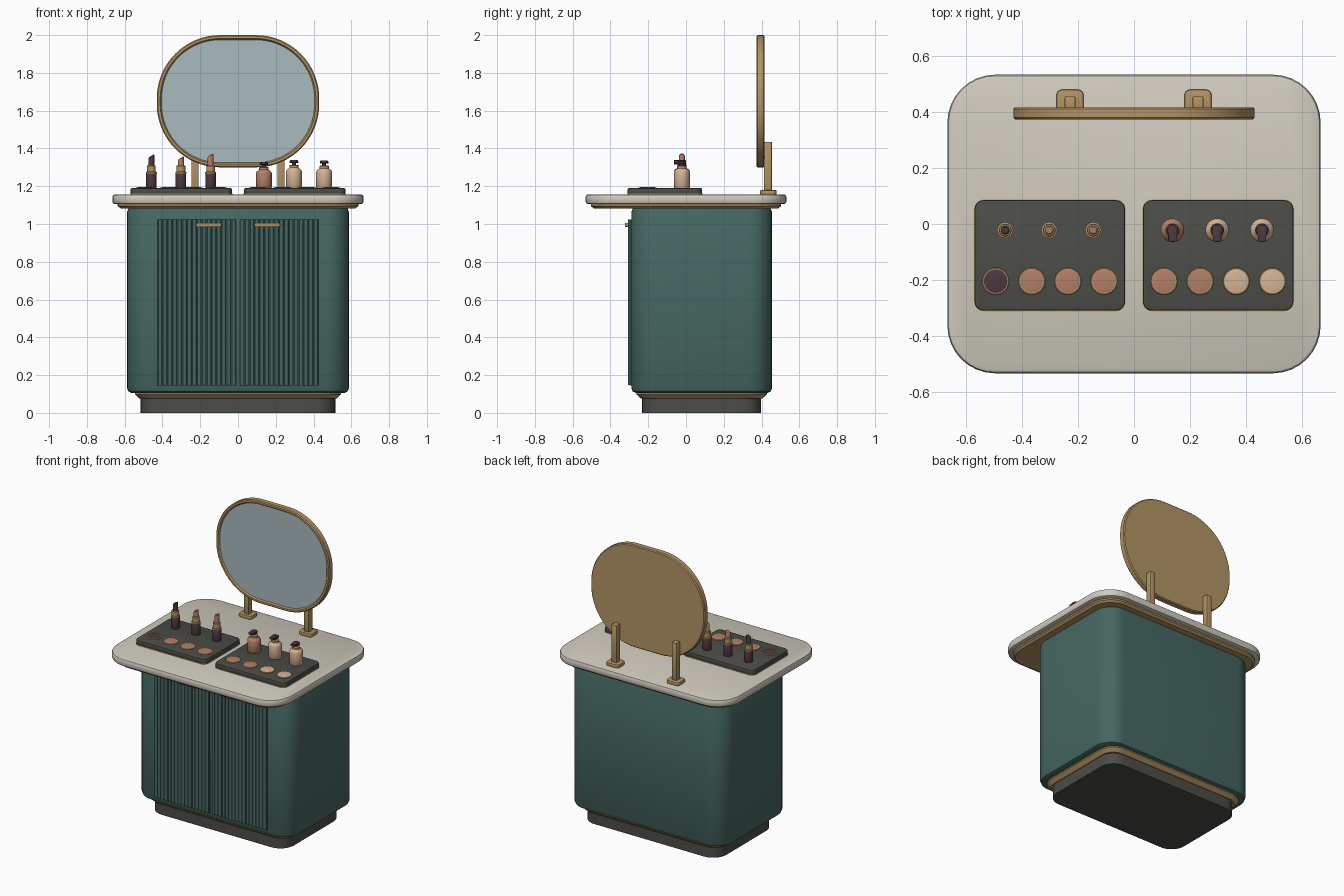
import bpy, bmesh, math

cube = bpy.data.objects.get("Cube")
if cube:
    bpy.data.objects.remove(cube, do_unlink=True)


def material(name, *rgb):
    lin = [((c / 255 + 0.055) / 1.055) ** 2.4 for c in rgb] + [1]
    m = bpy.data.materials.new(name)
    m.diffuse_color = lin
    m.use_nodes = True
    bsdf = next(n for n in m.node_tree.nodes if n.type == 'BSDF_PRINCIPLED')
    bsdf.inputs["Base Color"].default_value = lin
    bsdf.inputs["Roughness"].default_value = 0.6
    return m


TEAL = material("teal", 70, 103, 98)
DEEP = material("deep teal", 60, 90, 86)
CREAM = material("cream stone", 208, 203, 190)
GOLD = material("brushed gold", 180, 148, 100)
CHARCOAL = material("charcoal", 76, 77, 72)
GLASS = material("mirror glass", 170, 186, 191)
PLUM = material("plum", 80, 56, 65)
ROSE = material("rose", 180, 127, 104)
BEIGE = material("beige", 214, 180, 148)

parts = []


def ring(hx, hy, r, n):
    """Outline of a rounded rectangle, counter-clockwise."""
    pts = []
    for k, (sx, sy) in enumerate([(1, 1), (-1, 1), (-1, -1), (1, -1)]):
        for i in range(n + 1):
            a = math.pi / 2 * (k + i / n)
            pts.append((sx * (hx - r) + r * math.cos(a), sy * (hy - r) + r * math.sin(a)))
    return pts


def loft(name, mat, hx, hy, r, layers, loc=(0, 0, 0), n=8, rot=0):
    """Stack rounded rectangles, each layer given as (inset, z)."""
    bm = bmesh.new()
    loops = []
    for d, z in layers:
        outline = ring(hx - d, hy - d, max(r - d, 0.002), n)
        loops.append([bm.verts.new((x, y, z)) for x, y in outline])
    for a, b in zip(loops, loops[1:]):
        for i in range(len(a)):
            j = (i + 1) % len(a)
            bm.faces.new((a[i], a[j], b[j], b[i]))
    bm.faces.new(loops[0][::-1])
    bm.faces.new(loops[-1])
    bmesh.ops.remove_doubles(bm, verts=bm.verts, dist=1e-5)
    bmesh.ops.recalc_face_normals(bm, faces=bm.faces)
    me = bpy.data.meshes.new(name)
    bm.to_mesh(me)
    bm.free()
    me.materials.append(mat)
    ob = bpy.data.objects.new(name, me)
    ob.location = loc
    ob.rotation_euler.x = rot
    bpy.context.collection.objects.link(ob)
    parts.append(ob)
    return ob


def soft(z0, z1, b):
    """Layers of a slab with rounded top and bottom edges."""
    return [(b, z0), (b * .3, z0 + b * .3), (0, z0 + b),
            (0, z1 - b), (b * .3, z1 - b * .3), (b, z1)]


def lathe(name, mat, profile, loc, n=6):
    """Round part from (radius, z) pairs."""
    big = max(p[0] for p in profile)
    return loft(name, mat, big, big, big, [(big - q, z) for q, z in profile], loc, n)


# Cabinet
MID = 0.083
loft("plinth", CHARCOAL, .515, .315, .10, [(0, 0), (0, .08)], (0, MID, 0))
loft("base_trim", GOLD, .545, .345, .11, [(.025, .075), (0, .097), (0, .11)], (0, MID, 0))
loft("cabinet_body", TEAL, .587, .372, .125, soft(.105, 1.09, .025), (0, MID, 0))
loft("under_top_trim", GOLD, .637, .504, .15, [(.015, 1.083), (0, 1.095), (0, 1.11)])
loft("countertop", CREAM, .665, .532, .17, soft(1.105, 1.157, .014))

# Fluted doors and handles
RIBS, WIDTH = 16, 0.415
STEP = WIDTH / RIBS
for side, s in (("right", -1), ("left", 1)):
    cx = s * .2175
    loft(side + "_door", DEEP, WIDTH / 2, .008, .002,
         [(0, .145), (0, 1.025)], (cx, -.291, 0), 1)
    rib = loft(side + "_door_ribs", TEAL, .0105, .0105, .0105, [(0, .147), (0, 1.023)],
               (cx - (WIDTH - STEP) / 2, -.2965, 0), 3)
    array = rib.modifiers.new("ribs", 'ARRAY')
    array.count = RIBS
    array.use_relative_offset = False
    array.use_constant_offset = True
    array.constant_offset_displace = (STEP, 0, 0)
    loft(side + "_handle", GOLD, .068, .011, .008, soft(0, .02, .004),
         (s * .155, -.304, .995), 4, math.pi / 2)

# Mirror on two posts
loft("mirror_frame", GOLD, .43, .35, .335,
     [(.006, 0), (0, .006), (0, .037), (.006, .043), (.018, .043), (.024, .036), (.026, .03)],
     (0, .416, 1.65), 16, math.pi / 2)
loft("mirror_glass", GLASS, .405, .325, .31, [(0, 0), (0, .005)],
     (0, .387, 1.65), 16, math.pi / 2)
for side, s in (("right", -1), ("left", 1)):
    loft(side + "_mirror_foot", GOLD, .048, .043, .02, soft(1.155, 1.18, .005),
         (s * .228, .436, 0), 4)
    loft(side + "_mirror_post", GOLD, .019, .021, .004, soft(1.175, 1.434, .003),
         (s * .228, .434, 0), 2)

# Trays with round colour pans
TOP = 1.19
pans = {"right": (-1, (PLUM, ROSE, ROSE, ROSE)), "left": (1, (ROSE, ROSE, BEIGE, BEIGE))}
for side, (s, colours) in pans.items():
    cx = s * .3
    loft(side + "_tray_edge", GOLD, .27, .199, .034, [(0, 1.156), (0, 1.161)], (cx, -.112, 0), 5)
    loft(side + "_tray", CHARCOAL, .268, .197, .032, soft(1.157, TOP, .006), (cx, -.112, 0), 5)
    for i, colour in enumerate(colours):
        at = (cx - .193 + .1287 * i, -.204, TOP)
        name = f"{side}_pan_{i + 1}"
        lathe(name + "_rim", GOLD, [(.048, -.004), (.048, .002), (.046, .004), (.04, .004)], at)
        lathe(name + "_powder", colour, [(.042, 0), (.042, .004), (.03, .006), (.012, .007)], at)

# Lipsticks with slanted bullets
for i, (colour, tip) in enumerate([(PLUM, .172), (ROSE, .162), (ROSE, .177)]):
    at = (-.459 + .157 * i, -.022, TOP)
    name = f"lipstick_{i + 1}"
    lathe(name + "_base", PLUM, [(.026, -.002), (.028, .003), (.028, .075), (.026, .08)], at, 4)
    lathe(name + "_collar", GOLD, [(.029, .078), (.029, .085), (.023, .087), (.023, .118), (.02, .121)], at, 4)
    bullet = lathe(name + "_bullet", colour, [(.016, .118), (.016, tip), (.012, tip + .006)], at, 4)
    for v in bullet.data.vertices:
        if v.co.z > .13:
            v.co.z += .6 * (v.co.x - .012)

# Pump bottles
for i, (colour, h) in enumerate([(ROSE, .078), (BEIGE, .088), (BEIGE, .085)]):
    at = (.137 + .1595 * i, -.022, TOP)
    name = f"bottle_{i + 1}"
    lathe(name + "_body", colour, [(.038, -.002), (.042, .004), (.042, h), (.038, h + .01),
                                   (.026, h + .018), (.024, h + .022)], at)
    lathe(name + "_collar", GOLD, [(.025, h + .02), (.025, h + .032), (.022, h + .034)], at)
    lathe(name + "_stem", PLUM, [(.010, h + .03), (.010, h + .048)], at, 4)
    lathe(name + "_pump", PLUM, [(.02, h + .044), (.023, h + .048), (.023, h + .056), (.018, h + .06)], at, 4)
    loft(name + "_nozzle", PLUM, .015, .028, .004, soft(h + .046, h + .061, .003),
         (at[0], at[1] - .013, TOP), 2)

# Smooth curved faces, keep edges crisp
bpy.ops.object.select_all(action='DESELECT')
for ob in parts:
    ob.select_set(True)
bpy.context.view_layer.objects.active = parts[0]
bpy.ops.object.shade_smooth_by_angle(angle=math.radians(35))
